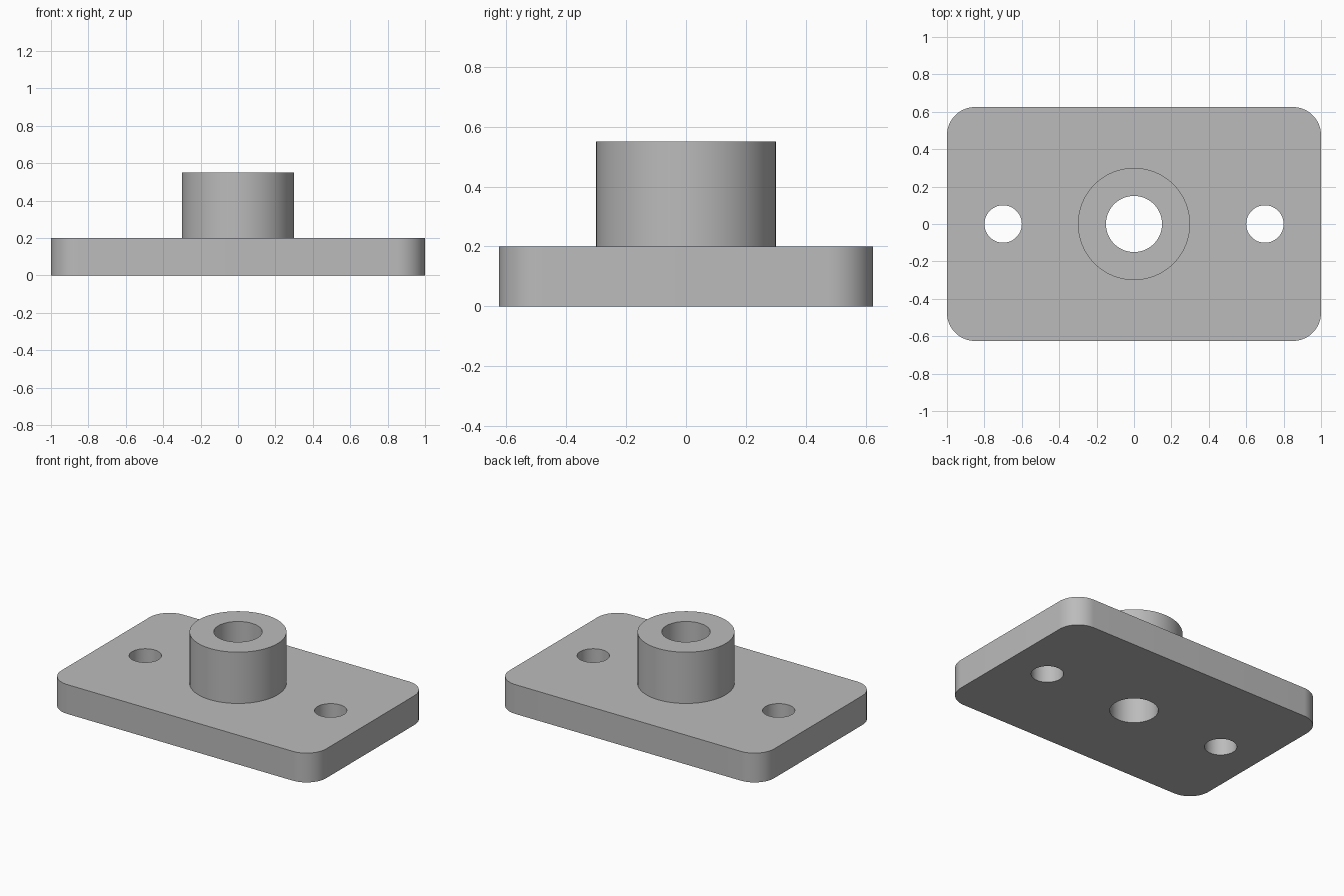
import bpy
import bmesh
import math

if "Cube" in bpy.data.objects:
    bpy.data.objects.remove(bpy.data.objects["Cube"], do_unlink=True)

LENGTH, WIDTH, THICK = 2.0, 1.25, 0.2
CORNER_R = 0.15
BOSS_R, BORE_R, BOSS_TOP = 0.3, 0.15, 0.55
BOLT_R, BOLT_X = 0.1, 0.7

grey = bpy.data.materials.new("machined_grey")
grey.use_nodes = True
colour = (0.5, 0.5, 0.5, 1)
grey.diffuse_color = colour
grey.node_tree.nodes["Principled BSDF"].inputs["Base Color"].default_value = colour


def prism(name, outline, bottom, top):
    """Extrude a flat counter-clockwise outline from bottom to top."""
    bm = bmesh.new()
    base = bm.faces.new([bm.verts.new((x, y, bottom)) for x, y in outline])
    grown = bmesh.ops.extrude_face_region(bm, geom=[base], use_keep_orig=True)
    verts = [v for v in grown["geom"] if isinstance(v, bmesh.types.BMVert)]
    bmesh.ops.translate(bm, verts=verts, vec=(0, 0, top - bottom))
    bmesh.ops.recalc_face_normals(bm, faces=bm.faces)
    mesh = bpy.data.meshes.new(name)
    bm.to_mesh(mesh)
    bm.free()
    mesh.materials.append(grey)
    obj = bpy.data.objects.new(name, mesh)
    bpy.context.collection.objects.link(obj)
    return obj


def circle(radius, cx=0.0, sides=64):
    turn = math.tau / sides
    return [(cx + radius * math.cos(i * turn), radius * math.sin(i * turn))
            for i in range(sides)]


def rounded_rectangle(length, width, radius, steps=16):
    points = []
    for quarter, (sx, sy) in enumerate([(1, 1), (-1, 1), (-1, -1), (1, -1)]):
        cx, cy = sx * (length / 2 - radius), sy * (width / 2 - radius)
        for i in range(steps + 1):
            a = (quarter + i / steps) * math.pi / 2
            points.append((cx + radius * math.cos(a), cy + radius * math.sin(a)))
    return points


def combine(target, tool, operation):
    """Apply a boolean and discard the helper solid."""
    tool.hide_render = True
    mod = target.modifiers.new(operation.title(), "BOOLEAN")
    mod.operation, mod.solver, mod.object = operation, "EXACT", tool
    bpy.context.view_layer.objects.active = target
    bpy.ops.object.modifier_apply(modifier=mod.name)
    bpy.data.objects.remove(tool, do_unlink=True)


# Base plate with rounded corners, joined to the central boss
body = prism("flange_plate_with_boss",
             rounded_rectangle(LENGTH, WIDTH, CORNER_R), 0, THICK)
combine(body, prism("boss", circle(BOSS_R), THICK / 2, BOSS_TOP), "UNION")

# Through bore and the two bolt holes
for radius, x in [(BORE_R, 0), (BOLT_R, -BOLT_X), (BOLT_R, BOLT_X)]:
    combine(body, prism("hole_cutter", circle(radius, x), -0.1, BOSS_TOP + 0.1),
            "DIFFERENCE")

# Smooth round walls, sharp rims
bpy.ops.object.select_all(action="DESELECT")
body.select_set(True)
bpy.context.view_layer.objects.active = body
bpy.ops.object.shade_smooth_by_angle(angle=math.radians(30))
